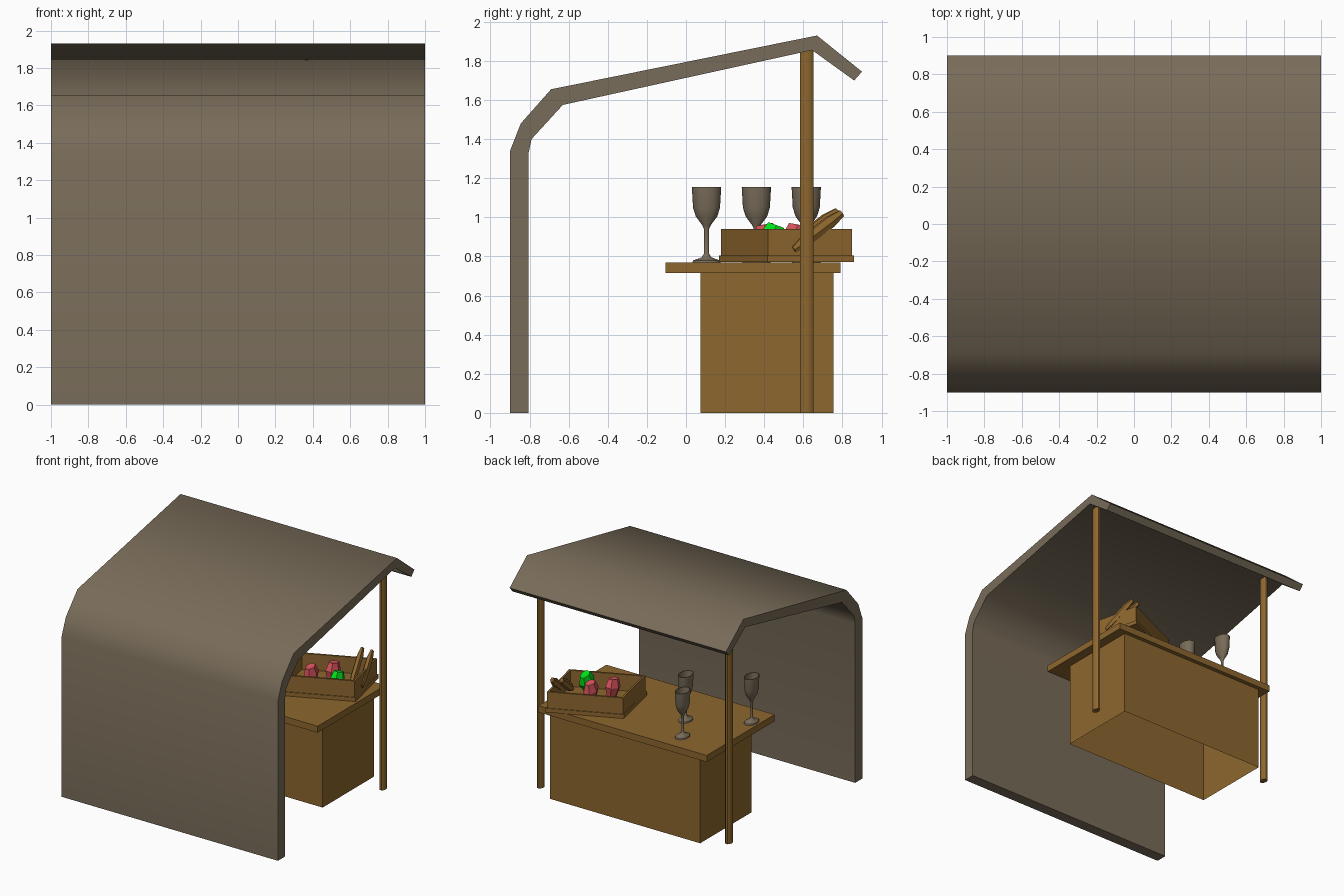
import bpy, bmesh, math
from mathutils import Matrix, Vector

if "Cube" in bpy.data.objects:
    bpy.data.objects.remove(bpy.data.objects["Cube"])


def material(name, rgb):
    m = bpy.data.materials.new(name)
    m.diffuse_color = (*rgb, 1)
    m.use_nodes = True
    m.node_tree.nodes["Principled BSDF"].inputs["Base Color"].default_value = m.diffuse_color
    return m


CLOTH = material("grey_brown", (0.19, 0.15, 0.10))
WOOD = material("wood_brown", (0.27, 0.135, 0.028))
RED = material("red", (0.66, 0.085, 0.10))
GREEN = material("green", (0.0, 0.75, 0.01))
SQUASH = 0.7   # round props are narrower along x


def finish(name, bm, mat, smooth=None):
    bmesh.ops.recalc_face_normals(bm, faces=bm.faces)
    me = bpy.data.meshes.new(name)
    bm.to_mesh(me)
    bm.free()
    me.materials.append(mat)
    ob = bpy.data.objects.new(name, me)
    bpy.context.collection.objects.link(ob)
    if smooth:
        for p in me.polygons:
            p.use_smooth = True
        me.set_sharp_from_angle(angle=math.radians(smooth))
    return ob


def box(name, lo, hi, mat, frame=Matrix(), open_bottom=False):
    bm = bmesh.new()
    bmesh.ops.create_cube(bm, size=1)
    for v in bm.verts:
        v.co = frame @ Vector([lo[i] + (v.co[i] + 0.5) * (hi[i] - lo[i]) for i in range(3)])
    if open_bottom:
        low = [f for f in bm.faces if all(v.co.z < lo[2] + 1e-4 for v in f.verts)]
        bmesh.ops.delete(bm, geom=low, context='FACES_ONLY')
    return finish(name, bm, mat)


def lathe(name, profile, sides, mat, frame, smooth=None):
    """Spin (radius, height) points about local z, then place with frame."""
    bm = bmesh.new()
    rings = []
    for r, z in profile:
        n = sides if r > 0 else 1
        rings.append([bm.verts.new((r * math.cos(math.tau * i / sides),
                                    r * math.sin(math.tau * i / sides), z)) for i in range(n)])
    for a, b in zip(rings, rings[1:]):
        for i in range(sides):
            j = (i + 1) % sides
            if len(a) == 1:
                bm.faces.new((a[0], b[i], b[j]))
            elif len(b) == 1:
                bm.faces.new((a[i], a[j], b[0]))
            else:
                bm.faces.new((a[i], a[j], b[j], b[i]))
    bm.transform(frame)
    return finish(name, bm, mat, smooth)


def squashed(x, y, z):
    return Matrix.Translation((x, y, z)) @ Matrix.Diagonal((SQUASH, 1, 1, 1))


# Canopy: thick folded sheet forming the front wall, roof and eave
profile = [(-0.90, 0), (-0.90, 1.34), (-0.845, 1.48), (-0.69, 1.655), (0.67, 1.93), (0.90, 1.745),
           (0.86, 1.70), (0.645, 1.855), (-0.63, 1.575), (-0.79, 1.40), (-0.805, 1.33), (-0.805, 0)]
bm = bmesh.new()
a = [bm.verts.new((-1, y, z)) for y, z in profile]
b = [bm.verts.new((1, y, z)) for y, z in profile]
n = len(profile)
for i in range(n):
    j = (i + 1) % n
    bm.faces.new((a[i], a[j], b[j], b[i]))
for i in range(n // 2 - 1):   # end strips join outer and inner lines
    for s in (a, b):
        bm.faces.new((s[i], s[i + 1], s[n - 2 - i], s[n - 1 - i]))
finish("canopy", bm, CLOTH, smooth=60)

# Two posts under the ridge
for side, x in (("left", -0.83), ("right", 0.91)):
    lathe(side + "_post", [(0, 0), (0.037, 0), (0.037, 1.855), (0, 1.855)], 10, WOOD,
          squashed(x, 0.617, 0), smooth=40)

# Counter
box("counter_body", (-0.66, 0.075, 0), (0.73, 0.755, 0.72), WOOD, open_bottom=True)
box("counter_top", (-0.745, -0.105, 0.715), (0.81, 0.79, 0.77), WOOD)

# Skewed crate: local u runs along the long side, v along the short side
crate = Matrix(((0.535, 0.095, 0, 0.155), (0.24, -0.43, 0, 0.61), (0, 0, 1, 0), (0, 0, 0, 1)))
tu, tv = 0.025, 0.04
box("crate_base", (-0.015, -0.015, 0.772), (1.015, 1.015, 0.805), WOOD, crate)
box("crate_long_wall_back", (0, 0, 0.80), (1, tv, 0.94), WOOD, crate)
box("crate_long_wall_front", (0, 1 - tv, 0.80), (1, 1, 0.94), WOOD, crate)
box("crate_end_wall_left", (0, tv, 0.80), (tu, 1 - tv, 0.94), WOOD, crate)
box("crate_end_wall_right", (1 - tu, tv, 0.80), (1, 1 - tv, 0.94), WOOD, crate)

# Fruit in the crate
fruit = [(0, -0.08), (0.04, -0.08), (0.075, 0.012), (0.05, 0.078), (0, 0.07)]
for name, mat, x, y, tilt in (("red_fruit_1", RED, 0.387, 0.415, 10),
                              ("red_fruit_2", RED, 0.488, 0.556, -10),
                              ("green_fruit", GREEN, 0.61, 0.435, -20)):
    lathe(name, fruit, 6, mat, squashed(x, y, 0.887) @ Matrix.Rotation(math.radians(tilt), 4, 'X'))

# Loaves leaning out over the crate edge
for k, (x, y, z) in enumerate(((0.68, 0.53, 0.845), (0.755, 0.55, 0.835))):
    d = Vector((-0.075, 0.25, 0.19))
    loaf = [(0, 0), (0.018, 0), (0.033, 0.06), (0.034, 0.25), (0.02, 0.325), (0, 0.33)]
    turn = Vector((d.x / SQUASH, d.y, d.z)).to_track_quat('Z', 'Y').to_matrix().to_4x4()
    lathe("loaf_%d" % (k + 1), loaf, 6, WOOD, squashed(x, y, z) @ turn)

# Goblets on the counter
goblet = [(0, 0), (0.072, 0), (0.068, 0.01), (0.025, 0.025), (0.013, 0.045), (0.013, 0.17),
          (0.022, 0.19), (0.055, 0.235), (0.069, 0.28), (0.075, 0.385), (0.068, 0.385),
          (0.061, 0.28), (0.045, 0.235), (0, 0.2)]
for k, (x, y) in enumerate(((-0.68, 0.105), (-0.25, 0.36), (-0.40, 0.615))):
    lathe("goblet_%d" % (k + 1), goblet, 12, CLOTH, squashed(x, y, 0.77), smooth=45)
